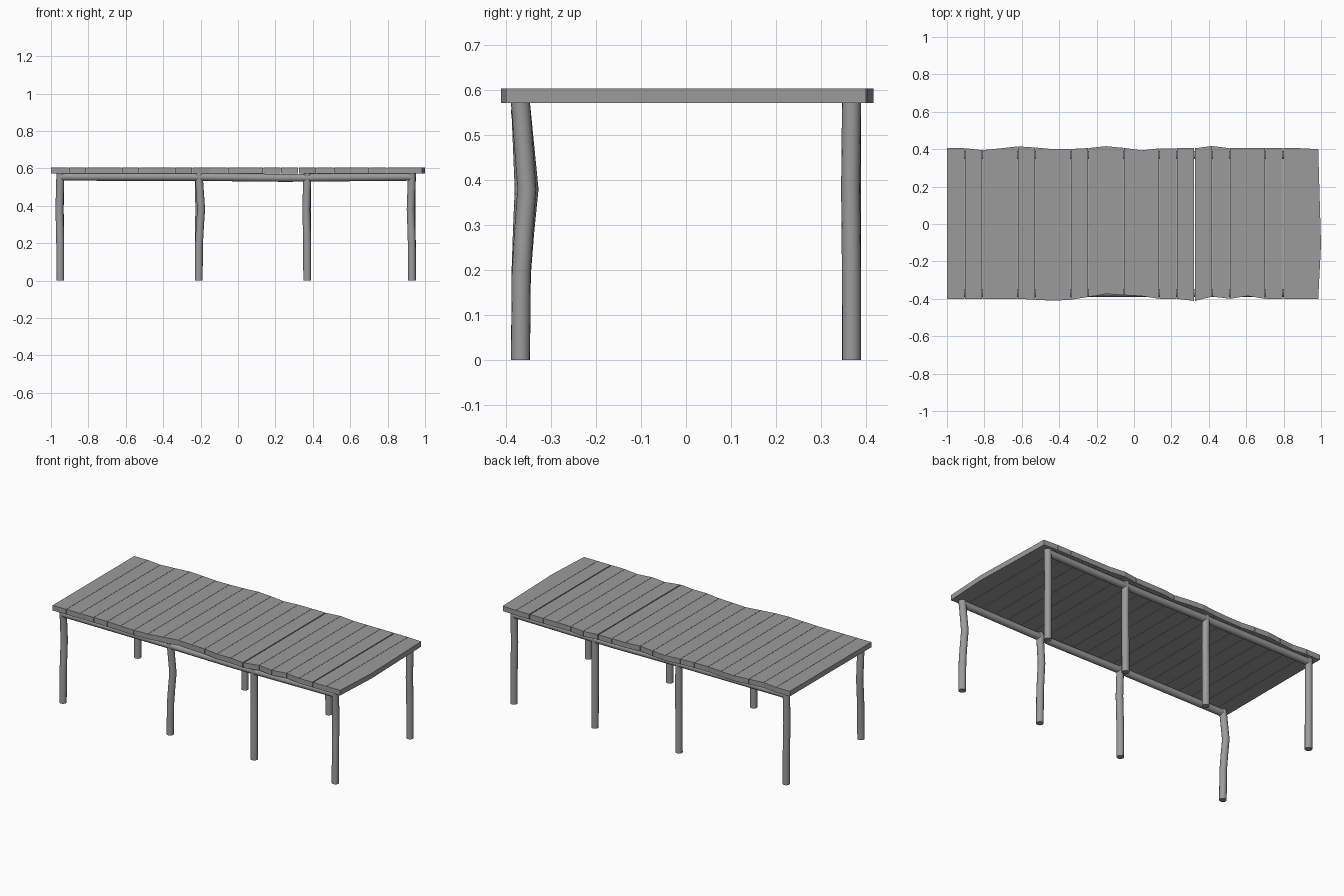
import bpy
import bmesh
from math import cos, sin, tau
from mathutils import Vector

cube = bpy.data.objects.get("Cube")
if cube:
    bpy.data.objects.remove(cube, do_unlink=True)

wood = bpy.data.materials.new("weathered_grey_wood")
wood.use_nodes = True
GREY = (0.33, 0.33, 0.33, 1)
wood.diffuse_color = GREY
wood.node_tree.nodes["Principled BSDF"].inputs["Base Color"].default_value = GREY

DECK_LOW, DECK_TOP = 0.572, 0.604
ROW_Y, RADIUS, SIDES = 0.368, 0.021, 16


def finish(bm, name, smooth=False):
    """Turn a bmesh into a named wooden object."""
    bmesh.ops.recalc_face_normals(bm, faces=bm.faces[:])
    mesh = bpy.data.meshes.new(name)
    bm.to_mesh(mesh)
    bm.free()
    mesh.materials.append(wood)
    obj = bpy.data.objects.new(name, mesh)
    bpy.context.collection.objects.link(obj)
    if smooth:
        bpy.ops.object.select_all(action='DESELECT')
        obj.select_set(True)
        bpy.context.view_layer.objects.active = obj
        bpy.ops.object.shade_smooth_by_angle(angle=0.7)
    return obj


def log(name, centres, u, v):
    """Round pole whose rings, spanned by u and v, follow the centres."""
    bm = bmesh.new()
    rings = []
    for c in centres:
        rings.append([bm.verts.new(Vector(c) + RADIUS * (
            cos(tau * i / SIDES) * u + sin(tau * i / SIDES) * v))
            for i in range(SIDES)])
    for low, high in zip(rings, rings[1:]):
        for i in range(SIDES):
            j = (i + 1) % SIDES
            bm.faces.new((low[i], low[j], high[j], high[i]))
    bm.faces.new(rings[0])
    bm.faces.new(rings[-1])
    return finish(bm, name, True)


def plank(name, outline):
    """Board with a flat outline, as thick as the deck."""
    bm = bmesh.new()
    base = bm.faces.new([bm.verts.new((x, y, DECK_LOW)) for x, y in outline])
    top = bmesh.ops.extrude_face_region(bm, geom=[base])
    moved = [g for g in top["geom"] if isinstance(g, bmesh.types.BMVert)]
    bmesh.ops.translate(bm, verts=moved, vec=(0, 0, DECK_TOP - DECK_LOW))
    return finish(bm, name)


X, Y, Z = Vector((1, 0, 0)), Vector((0, 1, 0)), Vector((0, 0, 1))

# Deck planks: ragged ends, given as thousandths beyond 0.4 at each seam
COUNT = 21
WIDTH = 1.985 / COUNT
back = [5, 5, -5, 4, 15, 9, 0, 1, 6, 16, 7,
        -6, 4, 5, 5, 17, 5, 5, 5, 5, 5, 0]
front = [0, 0, 0, 0, 0, 5, 10, 5, -10, -26, -20,
         -15, 0, 0, 11, -12, 0, -15, 0, 0, 0, 0]
wide_gaps = {14, 19}


def gap(seam):
    return 0.003 if seam in wide_gaps else 0.0008


for n in range(COUNT):
    m = n + 1
    left = -1 + n * WIDTH + (gap(n) if n else 0)
    right = -1 + m * WIDTH - (gap(m) if m < COUNT else 0)
    outline = [(left, -0.4 - front[n] / 1000), (right, -0.4 - front[m] / 1000)]
    if m == COUNT:
        outline.append((1, -0.11))
    outline += [(right, 0.4 + back[m] / 1000), (left, 0.4 + back[n] / 1000)]
    plank(f"deck_plank_{m}", outline)

# Posts: each bows sideways most at two thirds of its height
bow_steps = [(0, 0), (0.19, 0.1), (0.285, 0.5), (0.38, 1), (DECK_LOW, 0)]
post_x = [-0.95, -0.21, 0.37, 0.93]
bows = {
    "front": [(-0.005, 0.019), (0.013, 0.008), (-0.005, 0.008), (-0.007, 0.014)],
    "back": [(-0.003, -0.002), (0.003, 0), (0, -0.002), (-0.003, -0.002)],
}
for row, side in (("front", -1), ("back", 1)):
    for k, (x, (bx, by)) in enumerate(zip(post_x, bows[row])):
        path = [(x + bx * f, side * ROW_Y + by * f, z) for z, f in bow_steps]
        log(f"{row}_post_{k + 1}", path, X, Y)

    # Long beam joining the tops of the posts
    sag = [(-0.95, 0.555), (-0.21, 0.554), (0.25, 0.549), (0.93, 0.555)]
    log(f"{row}_beam", [(x, side * ROW_Y, z) for x, z in sag], Y, Z)
